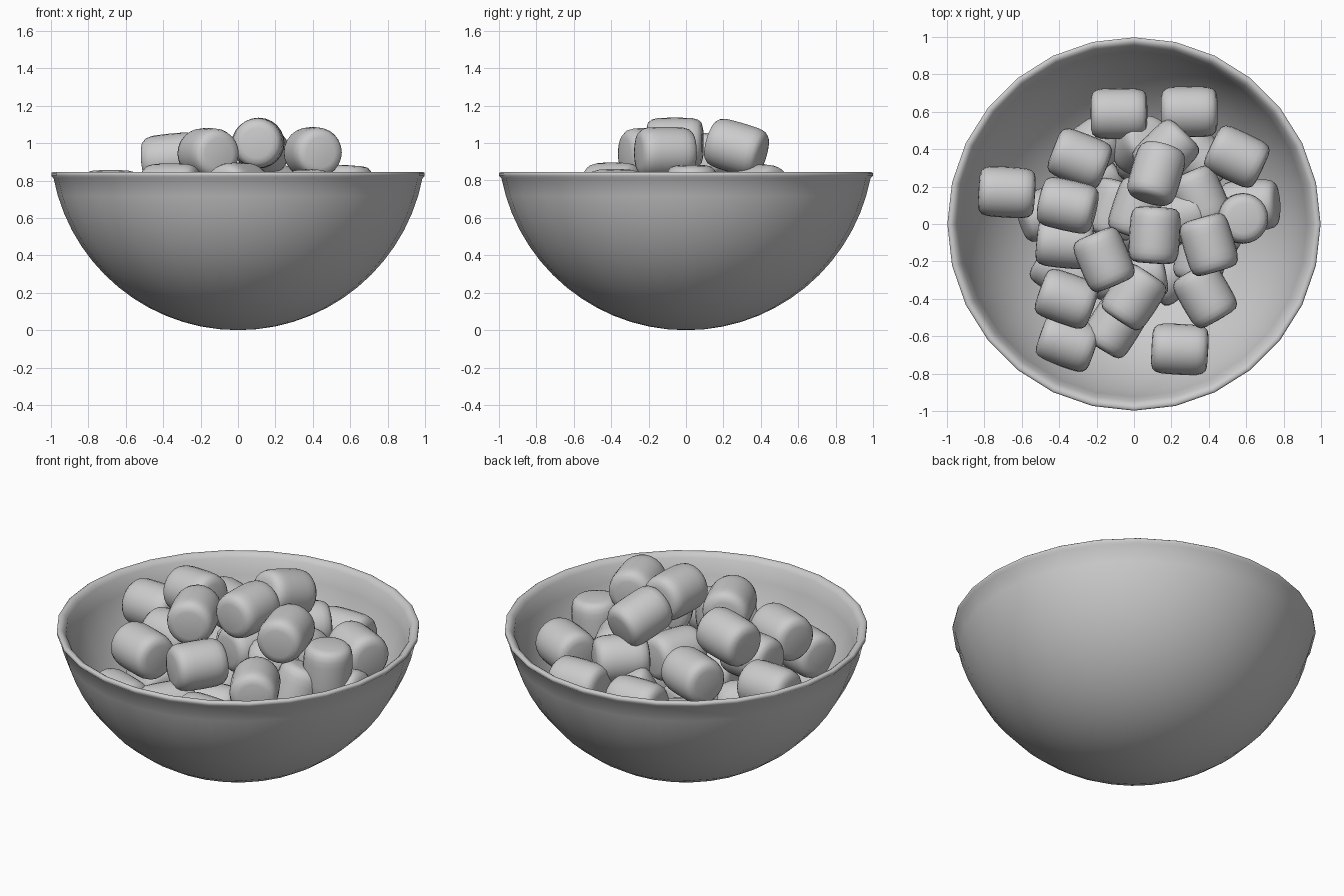
import bpy, bmesh, math
from mathutils import Vector

def lathe_mesh(name, profile, segs):
    """Revolve (radius, z) points about z; zero radius points become poles."""
    bm = bmesh.new()
    rings = []
    for r, z in profile:
        if r < 1e-6:
            rings.append([bm.verts.new((0, 0, z))])
        else:
            rings.append([bm.verts.new((r * math.cos(2 * math.pi * i / segs),
                                        r * math.sin(2 * math.pi * i / segs), z))
                          for i in range(segs)])
    for a, b in zip(rings, rings[1:]):
        for i in range(segs):
            j = (i + 1) % segs
            quad = [a[i % len(a)], a[j % len(a)], b[j % len(b)], b[i % len(b)]]
            bm.faces.new(list(dict.fromkeys(quad)))
    bmesh.ops.recalc_face_normals(bm, faces=bm.faces)
    for f in bm.faces:
        f.smooth = True
    me = bpy.data.meshes.new(name)
    bm.to_mesh(me)
    bm.free()
    return me

def add(name, me):
    ob = bpy.data.objects.new(name, me)
    bpy.context.collection.objects.link(ob)
    return ob

# bowl: outer spherical wall, rounded rim, inner wall
N = 14
outer = [(1.005 * math.sin(t), 1.005 - 1.005 * math.cos(t))
         for t in (math.radians(79) * k / N for k in range(N + 1))]
rim = [(0.998, 0.825), (0.998, 0.84), (0.99, 0.846), (0.975, 0.846), (0.963, 0.838)]
inner = [(0.965 * math.sin(t), 1.005 - 0.965 * math.cos(t))
         for t in (math.radians(79) * k / N for k in range(N, -1, -1))]
add("bowl", lathe_mesh("bowl", outer + rim + inner, 28))

# marshmallow: plump cylinder with soft edges
half = [(0.136, 0.0), (0.135, 0.06), (0.133, 0.095), (0.125, 0.125),
        (0.108, 0.143), (0.08, 0.15), (0.0, 0.152)]
shape = [(r, -z) for r, z in reversed(half)] + half[1:]
mallow = lathe_mesh("marshmallow", shape, 24)

# each entry: centre, axis direction
top_layer = [
    ((0.11, -0.06, 1.0), (0.06, 1, 0)),
    ((0.12, 0.27, 0.975), (0.28, 0.95, -0.28)),
    ((0.40, -0.11, 0.95), (0.28, -0.96, 0)),
    ((-0.16, -0.19, 0.945), (0.38, -0.9, 0)),
    ((-0.355, 0.10, 0.915), (0.97, -0.22, 0.1)),
]
middle_layer = [
    ((-0.29, 0.35, 0.76), (0.92, -0.36, 0)),
    ((-0.68, 0.17, 0.72), (0.99, -0.06, 0)),
    ((-0.08, 0.59, 0.63), (1, 0, 0)),
    ((0.295, 0.60, 0.65), (1, 0, 0)),
    ((0.55, 0.36, 0.71), (0.88, -0.42, 0)),
    ((0.58, 0.03, 0.73), (0.05, 0, 1)),
    ((0.62, 0.10, 0.57), (1, 0.05, 0.2)),
    ((-0.36, -0.40, 0.755), (0.92, -0.33, 0)),
    ((-0.355, -0.63, 0.56), (0.94, -0.33, 0)),
    ((0.0, -0.39, 0.76), (0.55, 0.83, 0)),
    ((0.38, -0.38, 0.725), (0.5, -0.86, 0)),
    ((0.245, -0.67, 0.60), (1, -0.05, 0)),
    ((-0.10, -0.54, 0.54), (0.5, 0.8, 0)),
    ((-0.37, -0.10, 0.73), (1, -0.1, 0)),
    ((0.02, 0.08, 0.71), (0.3, 0.9, 0)),
    ((0.17, 0.38, 0.75), (0.7, 0.7, 0)),
    ((0.04, 0.42, 0.57), (0.3, 0.3, 0.8)),
    ((0.25, 0.04, 0.69), (0.9, 0.3, 0.2)),
    ((0.35, 0.14, 0.70), (-0.4, 0.9, 0)),
    ((0.44, -0.06, 0.60), (0.2, 0.3, 0.9)),
    ((-0.46, 0.06, 0.52), (1, 0.3, -0.2)),
    ((-0.38, -0.25, 0.50), (0.8, -0.5, 0)),
]
bottom_layer = [
    ((0.0, 0.0, 0.19), (1, 0.4, 0)), ((0.26, 0.16, 0.25), (0.4, 1, 0)),
    ((-0.22, 0.22, 0.25), (1, 0.8, 0)), ((-0.20, -0.24, 0.25), (1, -0.6, 0)),
    ((0.20, -0.26, 0.26), (0.7, 0.6, 0)), ((0.05, 0.38, 0.33), (1, 0.1, 0)),
    ((0.36, -0.16, 0.43), (0.2, 1, 0)), ((-0.24, 0.40, 0.48), (0.8, 0.6, 0)),
    ((0.36, 0.34, 0.47), (0.7, -0.7, 0)), ((0.02, -0.28, 0.47), (1, 0.2, 0)),
    ((-0.10, 0.08, 0.45), (0.3, 1, 0)), ((0.21, 0.06, 0.46), (0.8, -0.6, 0)),
]
for layer, items in (("top", top_layer), ("middle", middle_layer), ("bottom", bottom_layer)):
    for i, (loc, axis) in enumerate(items, 1):
        ob = add(f"marshmallow_{layer}_{i}", mallow)
        ob.location = loc
        ob.rotation_euler = Vector(axis).to_track_quat('Z', 'Y').to_euler()
